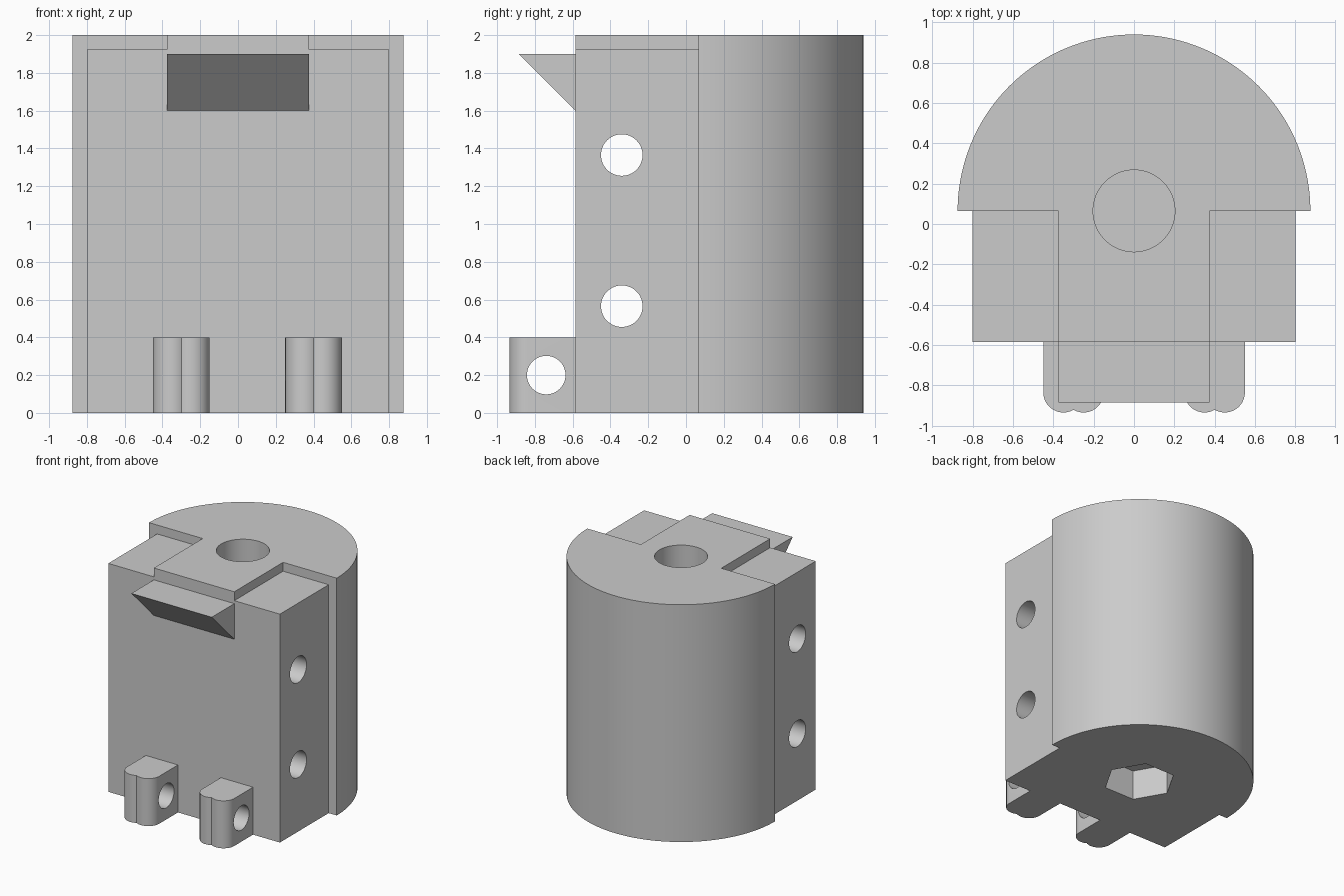
import bpy, bmesh
from math import sin, cos, pi, radians
from mathutils import Vector

cube = bpy.data.objects.get("Cube")
if cube:
    bpy.data.objects.remove(cube, do_unlink=True)

grey = bpy.data.materials.new("plain grey")
grey.use_nodes = True
colour = (0.6, 0.6, 0.6, 1)
grey.diffuse_color = colour
grey.node_tree.nodes["Principled BSDF"].inputs["Base Color"].default_value = colour


def arc(cx, cy, r, start, end, steps):
    """Points along an arc, angles in degrees."""
    angles = [radians(start + (end - start) * i / steps) for i in range(steps + 1)]
    return [(cx + r * cos(a), cy + r * sin(a)) for a in angles]


def ring(cx, cy, r, sides):
    return arc(cx, cy, r, 0, 360, sides)[:-1]


def prism(name, outline, axis, low, high):
    """Extrude an outline along z (outline in x, y) or x (outline in y, z)."""
    place = (lambda p, h: (p[0], p[1], h)) if axis == "z" else (lambda p, h: (h, p[0], p[1]))
    bm = bmesh.new()
    face = bm.faces.new([bm.verts.new(place(p, low)) for p in outline])
    made = bmesh.ops.extrude_face_region(bm, geom=[face])["geom"]
    shift = Vector(place((0, 0), high - low))
    bmesh.ops.translate(bm, vec=shift, verts=[v for v in made if isinstance(v, bmesh.types.BMVert)])
    bmesh.ops.recalc_face_normals(bm, faces=bm.faces)
    mesh = bpy.data.meshes.new(name)
    bm.to_mesh(mesh)
    bm.free()
    mesh.materials.append(grey)
    obj = bpy.data.objects.new(name, mesh)
    bpy.context.collection.objects.link(obj)
    return obj


def activate(obj):
    bpy.ops.object.select_all(action="DESELECT")
    obj.select_set(True)
    bpy.context.view_layer.objects.active = obj


def combine(target, other, operation):
    """Apply a boolean and remove the helper object."""
    mod = target.modifiers.new("combine", "BOOLEAN")
    mod.operation, mod.solver, mod.object = operation, "EXACT", other
    activate(target)
    bpy.ops.object.modifier_apply(modifier=mod.name)
    bpy.data.objects.remove(other, do_unlink=True)


def smooth(obj):
    activate(obj)
    bpy.ops.object.shade_smooth_by_angle(angle=radians(30))


MID, FRONT = 0.065, -0.585   # y of the bore axis and of the front face
STRIP = 0.375                # half width of the raised strip and the clip

# Housing: rounded back with a raised strip, joined to a lower square front
outline = arc(0, MID, 0.875, 0, 180, 72)
outline += [(-STRIP, MID), (-STRIP, FRONT), (STRIP, FRONT), (STRIP, MID)]
housing = prism("housing", outline, "z", 0, 2)
block = [(-0.8, FRONT), (0.8, FRONT), (0.8, 0.2), (-0.8, 0.2)]
combine(housing, prism("front_block", block, "z", 0, 1.925), "UNION")

# Cross holes, top bore, and hexagonal pocket underneath
for z in (0.565, 1.365):
    combine(housing, prism("cross_hole", ring(-0.34, z, 0.11, 48), "x", -1, 1), "DIFFERENCE")
combine(housing, prism("bore", ring(0, MID, 0.203, 64), "z", 0.265, 2.1), "DIFFERENCE")
combine(housing, prism("hex_pocket", ring(0, MID, 0.277, 6), "z", -0.1, 0.25), "DIFFERENCE")
smooth(housing)

# Wedge clip on the front
prism("clip", [(FRONT, 1.6), (FRONT, 1.9), (-0.885, 1.9)], "x", -STRIP, STRIP)

# Hinge lugs, each with two rounded lobes and a pin hole
for name, x in (("right_hinge_lug", -0.3), ("left_hinge_lug", 0.4)):
    lobes = arc(x - 0.05, -0.835, 0.1, 180, 300, 20)
    lobes += arc(x + 0.05, -0.835, 0.1, 240, 360, 20)[1:]
    lug = prism(name, lobes + [(x + 0.15, FRONT), (x - 0.15, FRONT)], "z", 0, 0.4)
    combine(lug, prism("pin_hole", ring(-0.74, 0.2, 0.102, 48), "x", x - 0.3, x + 0.3), "DIFFERENCE")
    smooth(lug)
